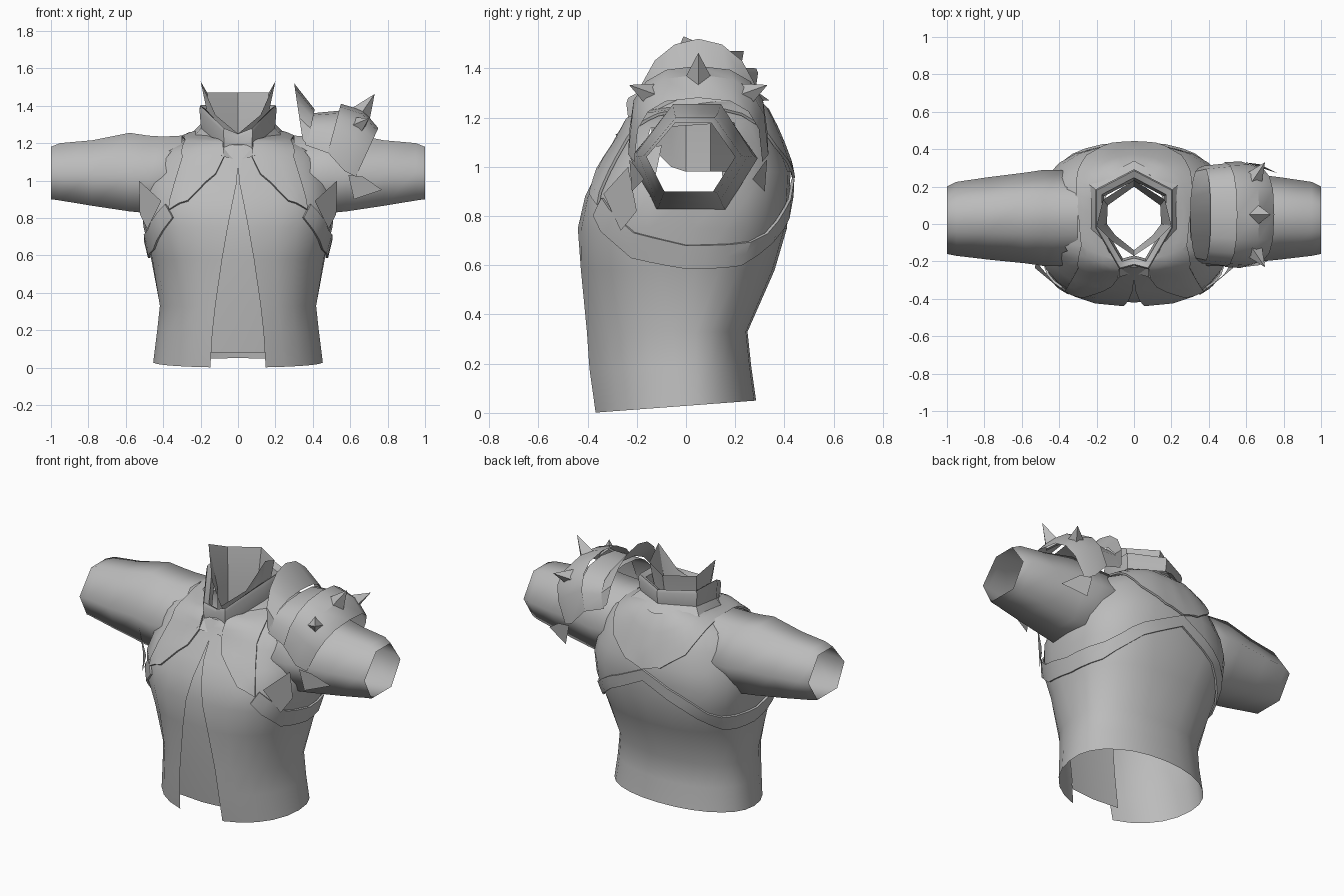
import bpy, bmesh
from math import sin, cos, pi, asin, radians
from mathutils import Vector

cube = bpy.data.objects.get("Cube")
if cube:
    bpy.data.objects.remove(cube, do_unlink=True)

grey = bpy.data.materials.new("plain grey")
grey.use_nodes = True
grey.diffuse_color = (0.5, 0.5, 0.5, 1)
grey.node_tree.nodes["Principled BSDF"].inputs["Base Color"].default_value = (0.5, 0.5, 0.5, 1)


def smooth(ob, angle):
    bpy.ops.object.select_all(action='DESELECT')
    ob.select_set(True)
    bpy.context.view_layer.objects.active = ob
    bpy.ops.object.convert(target='MESH')
    bpy.ops.object.shade_smooth_by_angle(angle=radians(angle))


def finish(name, bm, angle=40):
    bmesh.ops.remove_doubles(bm, verts=bm.verts, dist=0.001)
    mesh = bpy.data.meshes.new(name)
    bm.to_mesh(mesh)
    bm.free()
    mesh.materials.append(grey)
    ob = bpy.data.objects.new(name, mesh)
    bpy.context.collection.objects.link(ob)
    smooth(ob, angle)
    return ob


def grid(bm, rows, closed=False):
    """Skin rows of points with quads."""
    vs = [[bm.verts.new(p) for p in row] for row in rows]
    for a, b in zip(vs, vs[1:]):
        n = len(a)
        for j in range(n if closed else n - 1):
            k = (j + 1) % n
            bm.faces.new((a[j], a[k], b[k], b[j]))


def loft(name, rows, closed=False, angle=40):
    bm = bmesh.new()
    grid(bm, rows, closed)
    return finish(name, bm, angle)


def flip(points):
    return [(-x, y, z) for x, y, z in points]


def mirrored(half):
    """Complete a half ring that runs from front to back on +x."""
    return half + flip(half)[::-1]


def hug(ob, target, gap, amount):
    """Lay a sheet on the target and give it thickness."""
    wrap = ob.modifiers.new("hug", 'SHRINKWRAP')
    wrap.target = target
    wrap.wrap_method = 'NEAREST_SURFACEPOINT'
    wrap.wrap_mode = 'ABOVE_SURFACE'
    wrap.offset = gap
    solid = ob.modifiers.new("thickness", 'SOLIDIFY')
    solid.thickness = amount
    solid.offset = 0
    smooth(ob, 35)


def band(pairs, across, along):
    """Rows of evenly spaced points between two guide edges."""
    rows = []
    for i in range((len(pairs) - 1) * along + 1):
        k = min(i // along, len(pairs) - 2)
        f = i / along - k
        a, b = (Vector(pairs[k][s]).lerp(Vector(pairs[k + 1][s]), f) for s in (0, 1))
        rows.append([tuple(a.lerp(b, j / across)) for j in range(across + 1)])
    return rows


# Jacket body, open at the front, hem, neck and armholes
# ring: front z, back z, half width, front depth, back depth, squareness
rings = [(0, .05, .455, .385, .285, 2.1), (.18, .19, .435, .41, .265, 2.1),
         (.33, .33, .42, .415, .25, 2.2), (.58, .58, .465, .43, .36, 2.4),
         (.75, .75, .505, .44, .41, 2.7), (.88, .88, .52, .41, .42, 2.7),
         (.98, .98, .50, .36, .425, 2.5), (1.08, 1.10, .46, .29, .38, 2.5),
         (1.15, 1.19, .40, .25, .34, 2.5), (1.19, 1.26, .28, .23, .30, 2.5),
         (1.2, 1.28, .17, .2, .25, 2.5)]


def body_ring(zf, zb, w, yf, yb, n, steps=12):
    gap = .148 * max(0, 1 - (zf / 1.02) ** 1.5)
    start = asin((gap / w) ** (n / 2))
    half = []
    for i in range(steps + 1):
        t = start + (pi - start) * i / steps
        c = cos(t)
        x = w * max(0, sin(t)) ** (2 / n)
        y = -yf * c ** (2 / n) if c > 0 else yb * (-c) ** (2 / n)
        half.append((x, y, zf + (zb - zf) * (y + yf) / (yf + yb)))
    return mirrored(half)


bm = bmesh.new()
grid(bm, [body_ring(*r) for r in rings])
holes = []
for f in bm.faces:
    c = f.calc_center_median()
    if abs(c.x) > .4 and abs(c.y - .03) < .16 and .89 < c.z < 1.16:
        holes.append(f)
bmesh.ops.delete(bm, geom=holes, context='FACES')
jacket = finish("jacket_body", bm)

# Shirt front behind the opening
shirt = [(.08, .36), (.33, .39), (.58, .41), (.75, .42), (.88, .39), (.98, .34), (1.1, .26)]
loft("shirt_front", [[(-.17, -y + .015, z), (0, -y, z), (.17, -y + .015, z)] for z, y in shirt])

# Sleeves: x, front y, back y, bottom z, top z
hexagon = [(-.35, 1), (.45, 1), (1, 0), (.5, -1), (-.6, -1), (-1, 0)]
sleeve = [(.3, -.2, .27, .88, 1.24), (.4, -.225, .29, .84, 1.235), (.48, -.225, .29, .825, 1.24),
          (.58, -.21, .275, .835, 1.255), (.78, -.19, .25, .865, 1.215),
          (.95, -.17, .225, .893, 1.2), (1, -.16, .2, .9, 1.18)]
rows = [[(x, (a + b) / 2 + u * (b - a) / 2, (c + d) / 2 + v * (d - c) / 2) for u, v in hexagon]
        for x, a, b, c, d in sleeve]
loft("left_sleeve", rows, True, 80)
loft("right_sleeve", [flip(r)[::-1] for r in rows], True, 80)

# Wide lapel and yoke lying on the shoulders: outer edge, inner edge
yoke = [((.36, -.34, .84), (.27, -.40, .90)), ((.34, -.31, .98), (.12, -.34, 1.04)),
        ((.30, -.24, 1.12), (.075, -.27, 1.12)), ((.29, -.12, 1.23), (.08, -.2, 1.21)),
        ((.30, .03, 1.24), (.2, -.02, 1.25)), ((.30, .22, 1.2), (.18, .18, 1.28)),
        ((.25, .36, 1.08), (.12, .24, 1.28)), ((.12, .43, .99), (.05, .27, 1.28)),
        ((0, .445, .95), (0, .27, 1.28))]
# Straps running under the arms: upper edge, lower edge
strap = [((0, .42, .95), (0, .42, .88)), ((.25, .38, .83), (.25, .38, .75)),
         ((.42, .25, .70), (.42, .22, .60)), ((.5, 0, .68), (.48, 0, .585)),
         ((.45, -.2, .74), (.45, -.22, .63)), ((.38, -.33, .87), (.34, -.36, .80))]
for name, pairs, across, gap in (("yoke", yoke, 5, .014), ("strap", strap, 2, .011)):
    half = band(pairs, across, 3)
    bm = bmesh.new()
    grid(bm, half)
    grid(bm, [flip(r)[::-1] for r in half])
    hug(finish(name, bm), jacket, gap, .012)

# Pointed flaps at the front of the armholes
flap = [[(.53, -.235, 1.0), (.525, -.2, .82)], [(.41, -.335, .89), (.485, -.265, .74)]]
loft("left_armhole_flap", flap)
loft("right_armhole_flap", [flip(r)[::-1] for r in flap])

# Standing outer collar with a folded rim: x, y, foot z, top z
outline = [(0, -.215, 1.12, 1.25), (.075, -.235, 1.14, 1.28), (.2, -.02, 1.24, 1.4),
           (.2, .18, 1.27, 1.405), (0, .285, 1.28, 1.4)]


def collar_row(scale, mix, drop):
    return mirrored([(x * scale, .02 + (y - .02) * scale, a + (b - a) * mix - drop)
                     for x, y, a, b in outline])


loft("outer_collar", [collar_row(*r) for r in
                      ((1.2, 0, .01), (.99, .25, 0), (1.03, .85, 0), (1, 1, 0),
                       (.86, 1, .02), (.8, .2, 0))])

# Inner collar with two tall points and a neck lining
lining = [(0, -.14, 1.08), (.1, -.06, 1.0), (.145, 0, .98), (.14, .1, .98), (0, .2, .98)]
foot = [(0, -.14, 1.2), (.1, -.06, 1.24), (.145, 0, 1.27), (.14, .1, 1.27), (0, .2, 1.27)]
peak = [(0, -.17, 1.25), (.12, -.09, 1.35), (.2, -.01, 1.53), (.165, .13, 1.47), (0, .235, 1.47)]
loft("inner_collar", [mirrored(lining), mirrored(foot), mirrored(peak)], angle=20)


# Layered shoulder guard on the left shoulder
def arch(top_x, top_z, foot_x, foot_z, reach, power, steps=8):
    row = []
    for i in range(steps + 1):
        t = pi * i / steps
        s, c = max(0, sin(t)) ** power, cos(t)
        y = abs(c) ** power * (1 if c > 0 else -1)
        row.append((foot_x + (top_x - foot_x) * s, .05 - reach * y, foot_z + (top_z - foot_z) * s))
    return row


layers = {"guard_collar": [(.30, 1.52, .345, 1.22, .25, 1), (.41, 1.38, .37, 1.19, .26, .8)],
          "guard_middle": [(.40, 1.36, .36, 1.19, .26, .8), (.56, 1.375, .50, 1.14, .275, .8)],
          "guard_outer": [(.55, 1.41, .48, 1.15, .28, .8), (.67, 1.375, .57, 1.05, .285, .75),
                          (.75, 1.28, .63, 1.02, .26, .7)]}
for name, arches in layers.items():
    loft(name, [arch(*a) for a in arches], angle=30)

# Hanging flaps below the guard, front and back
for name, side in (("front_guard_flap", -1), ("back_guard_flap", 1)):
    loft(name, [[(.59, .05 + side * .28, 1.03), (.62, .05 + side * .27, .9)],
                [(.67, .05 + side * .27, 1.02), (.77, .05 + side * .22, .95)]])

# Four-sided spikes
for name, base, aim, size in (("top_spike", (.66, .05, 1.36), (.55, 0, .8), 1),
                              ("front_spike", (.64, -.14, 1.29), (.5, -.75, .35), .9),
                              ("back_spike", (.64, .24, 1.29), (.5, .75, .35), .9)):
    bm = bmesh.new()
    aim = Vector(aim).normalized()
    bmesh.ops.create_cone(bm, segments=4, radius1=.065 * size, radius2=0, depth=.15 * size, cap_ends=True)
    bmesh.ops.transform(bm, verts=bm.verts, matrix=aim.to_track_quat('Z', 'Y').to_matrix().to_4x4())
    bmesh.ops.translate(bm, verts=bm.verts, vec=Vector(base) + aim * .05)
    finish(name, bm, 30)
